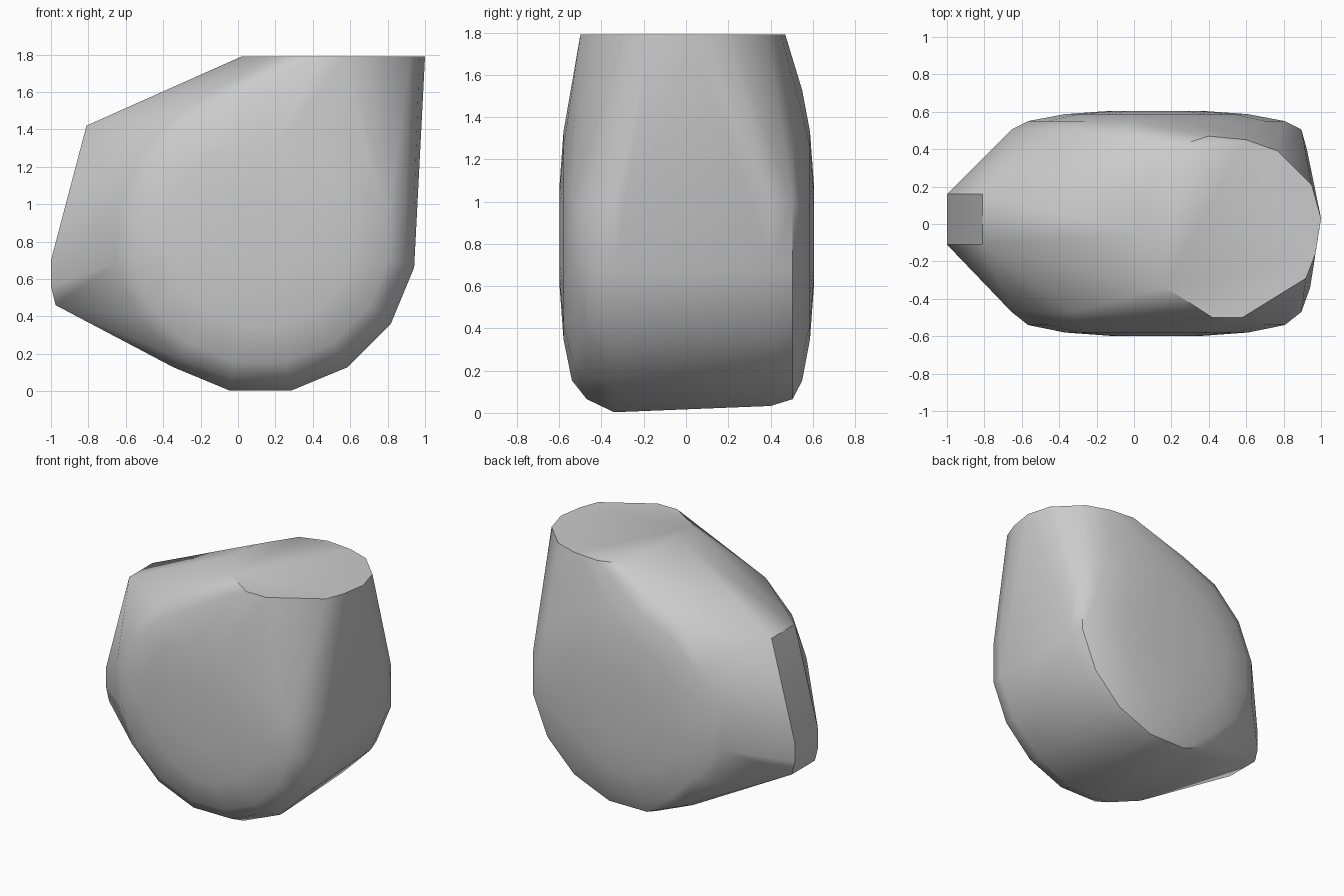
import bpy, bmesh, math

cube = bpy.data.objects.get("Cube")
if cube:
    bpy.data.objects.remove(cube, do_unlink=True)

grey = bpy.data.materials.new("plain_grey")
grey.use_nodes = True
colour = (0.6, 0.6, 0.6, 1)
grey.diffuse_color = colour
grey.node_tree.nodes["Principled BSDF"].inputs["Base Color"].default_value = colour


def ring(radius, y, centre_z=0.84, steps=16):
    """Circle of points standing in the xz plane."""
    return [(0.12 + radius * math.cos(2 * math.pi * (i + 0.5) / steps), y,
             centre_z + radius * math.sin(2 * math.pi * (i + 0.5) / steps))
            for i in range(steps)]


# Domed round cheeks on the front and back
points = []
for radius, front, back in ((0.79, -0.47, 0.505), (0.7, -0.54, 0.55),
                            (0.5, -0.58, 0.587), (0.25, -0.598, 0.605)):
    points += ring(radius, front) + ring(radius, back)

# Slightly tilted barrel between the cheeks
points += ring(0.838, -0.34, 0.825) + ring(0.82, 0.4, 0.837)

# Flat oval cap
cap = ((0.21, 0.41), (0.4, 0.47), (0.6, 0.45), (0.77, 0.39), (0.95, 0.21),
       (1.0, 0.03), (0.97, -0.16), (0.92, -0.29), (0.58, -0.5), (0.42, -0.5),
       (0.17, -0.34), (0.02, -0.05), (0.04, 0.15))
points += [(x, y, 1.79) for x, y in cap]

# Blunt nose on the right side
for x, z in ((-0.81, 1.42), (-1.0, 0.7), (-1.0, 0.56), (-0.975, 0.46)):
    points += [(x, -0.11, z), (x, 0.16, z)]

# Wrap all of the sections in one faceted skin
bm = bmesh.new()
for p in points:
    bm.verts.new(p)
hull = bmesh.ops.convex_hull(bm, input=bm.verts)
loose = {v for v in hull["geom_interior"] + hull["geom_unused"]
         if isinstance(v, bmesh.types.BMVert)}
bmesh.ops.delete(bm, geom=list(loose), context='VERTS')
bmesh.ops.dissolve_limit(bm, angle_limit=math.radians(1), verts=bm.verts, edges=bm.edges)
bmesh.ops.recalc_face_normals(bm, faces=bm.faces)
mesh = bpy.data.meshes.new("rounded_block")
bm.to_mesh(mesh)
bm.free()
mesh.materials.append(grey)

body = bpy.data.objects.new("rounded_block", mesh)
bpy.context.collection.objects.link(body)
bpy.context.view_layer.objects.active = body
body.select_set(True)
bpy.ops.object.shade_smooth_by_angle(angle=math.radians(35))
